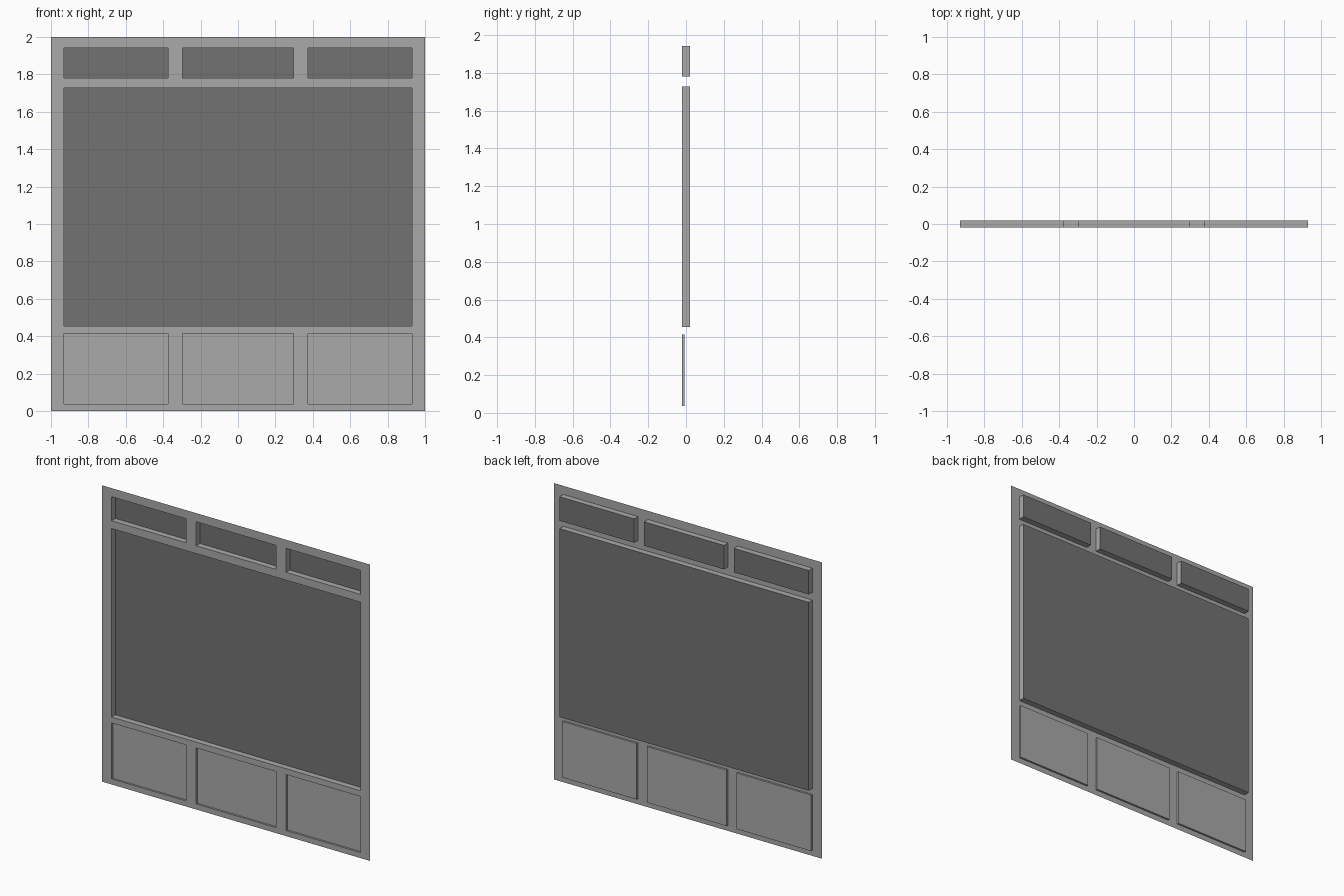
import bpy, bmesh

if "Cube" in bpy.data.objects:
    bpy.data.objects.remove(bpy.data.objects["Cube"])

FRONT, BACK, SHALLOW = -0.02, 0.02, -0.007
XS = [-1, -0.93, -0.373, -0.298, 0.298, 0.373, 0.93, 1]
ZS = [0, 0.037, 0.415, 0.455, 1.727, 1.78, 1.942, 2]
COLUMNS = [(-0.93, -0.373), (-0.298, 0.298), (0.373, 0.93)]


def shade(name, value):
    material = bpy.data.materials.new(name)
    material.diffuse_color = (value, value, value, 1)
    material.use_nodes = True
    material.node_tree.nodes["Principled BSDF"].inputs["Base Color"].default_value = material.diffuse_color
    return material


grey = shade("frame_grey", 0.4)
dark = shade("dark_pane", 0.17)

# Openings: name, x range, z range, recessed depth, material
openings = [("main_pane", (-0.93, 0.93), (0.455, 1.727), BACK, dark)]
for side, xr in zip(("left", "middle", "right"), COLUMNS):
    openings.append((f"upper_pane_{side}", xr, (1.78, 1.942), BACK, dark))
    openings.append((f"lower_panel_{side}", xr, (0.037, 0.415), SHALLOW, grey))


def quad(bm, *points):
    bm.faces.new([bm.verts.new(p) for p in points])


def upright(bm, xr, zr, y):
    (a, b), (c, d) = xr, zr
    quad(bm, (a, y, c), (b, y, c), (b, y, d), (a, y, d))


def finish(bm, name, material):
    bmesh.ops.remove_doubles(bm, verts=bm.verts, dist=1e-5)
    mesh = bpy.data.meshes.new(name)
    bm.to_mesh(mesh)
    bm.free()
    mesh.materials.append(material)
    bpy.context.collection.objects.link(bpy.data.objects.new(name, mesh))


# Thin front sheet, leaving out the cells that fall in an opening
frame = bmesh.new()
for xr in zip(XS, XS[1:]):
    for zr in zip(ZS, ZS[1:]):
        x, z = sum(xr) / 2, sum(zr) / 2
        if not any(ox[0] < x < ox[1] and oz[0] < z < oz[1]
                   for _, ox, oz, _, _ in openings):
            upright(frame, xr, zr, FRONT)

# Reveal walls around each opening, closed by a recessed pane
for name, (a, b), (c, d), depth, material in openings:
    ring = [(a, c), (a, d), (b, d), (b, c)]
    for (x0, z0), (x1, z1) in zip(ring, ring[1:] + ring[:1]):
        quad(frame, (x0, FRONT, z0), (x1, FRONT, z1),
             (x1, depth, z1), (x0, depth, z0))
    pane = bmesh.new()
    upright(pane, (a, b), (c, d), depth)
    finish(pane, name, material)
finish(frame, "frame_sheet", grey)
